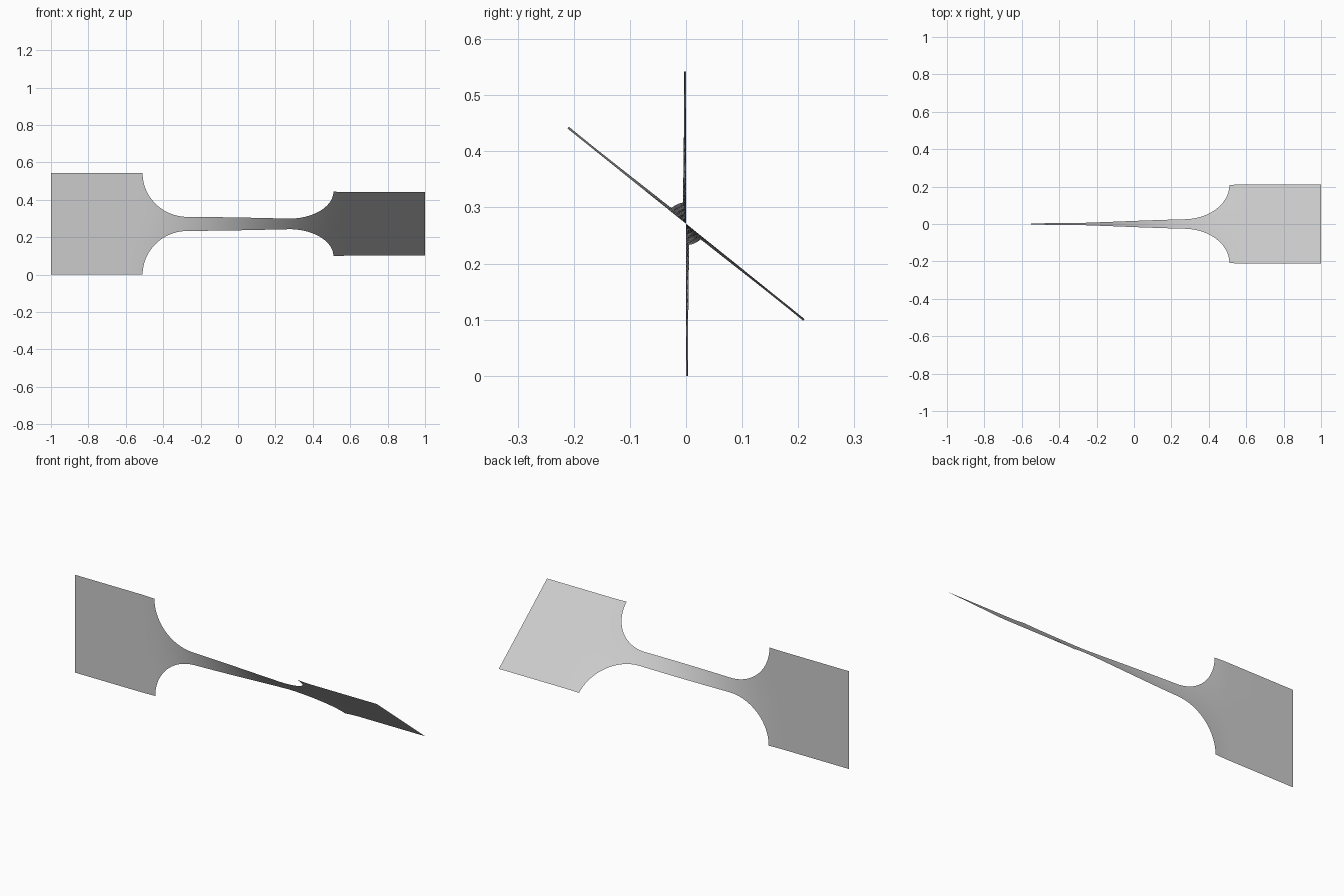
import bpy, math

if "Cube" in bpy.data.objects:
    bpy.data.objects.remove(bpy.data.objects["Cube"])

HALF = 0.271      # half width of the end tabs
NECK = 0.038      # half width of the neck
TWIST = math.radians(51.2)


def half_width(x):
    """Outline of the strip: neck, elliptical fillet, tab."""
    a = abs(x)
    if a >= 0.51:
        return HALF
    if a <= 0.27:
        return NECK
    u = (a - 0.27) / 0.24
    return HALF - (HALF - NECK) * math.sqrt(max(0, 1 - u * u))


def angle(x):
    """Twist eases from one tab to the other."""
    t = min(1, max(0, (x + 0.6) / 1.2))
    return TWIST * t * t * (3 - 2 * t)


# Stations along the strip, denser towards the steep end of each fillet
right = [0.27 * i / 14 for i in range(14)]
right += [0.27 + 0.24 * math.sin(i / 20 * math.pi / 2) for i in range(21)]
right += [0.54, 0.57, 0.6, 0.8, 1.0]
xs = [-x for x in reversed(right[1:])] + right

# Twisted sheet: rows across the width, columns along the length
N = 8
verts, faces = [], []
for x in xs:
    w, a = half_width(x), angle(x)
    for j in range(N + 1):
        s = w * (2 * j / N - 1)
        verts.append((x, -s * math.sin(a), HALF + s * math.cos(a)))
for i in range(len(xs) - 1):
    for j in range(N):
        k = i * (N + 1) + j
        faces.append((k, k + N + 1, k + N + 2, k + 1))

mesh = bpy.data.meshes.new("twisted_strip")
mesh.from_pydata(verts, [], faces)
mesh.update()
strip = bpy.data.objects.new("twisted_strip", mesh)
bpy.context.collection.objects.link(strip)

# Plain grey
grey = bpy.data.materials.new("light_grey")
grey.diffuse_color = (0.6, 0.6, 0.6, 1)
grey.use_nodes = True
grey.node_tree.nodes["Principled BSDF"].inputs["Base Color"].default_value = grey.diffuse_color
mesh.materials.append(grey)
for p in mesh.polygons:
    p.use_smooth = True
